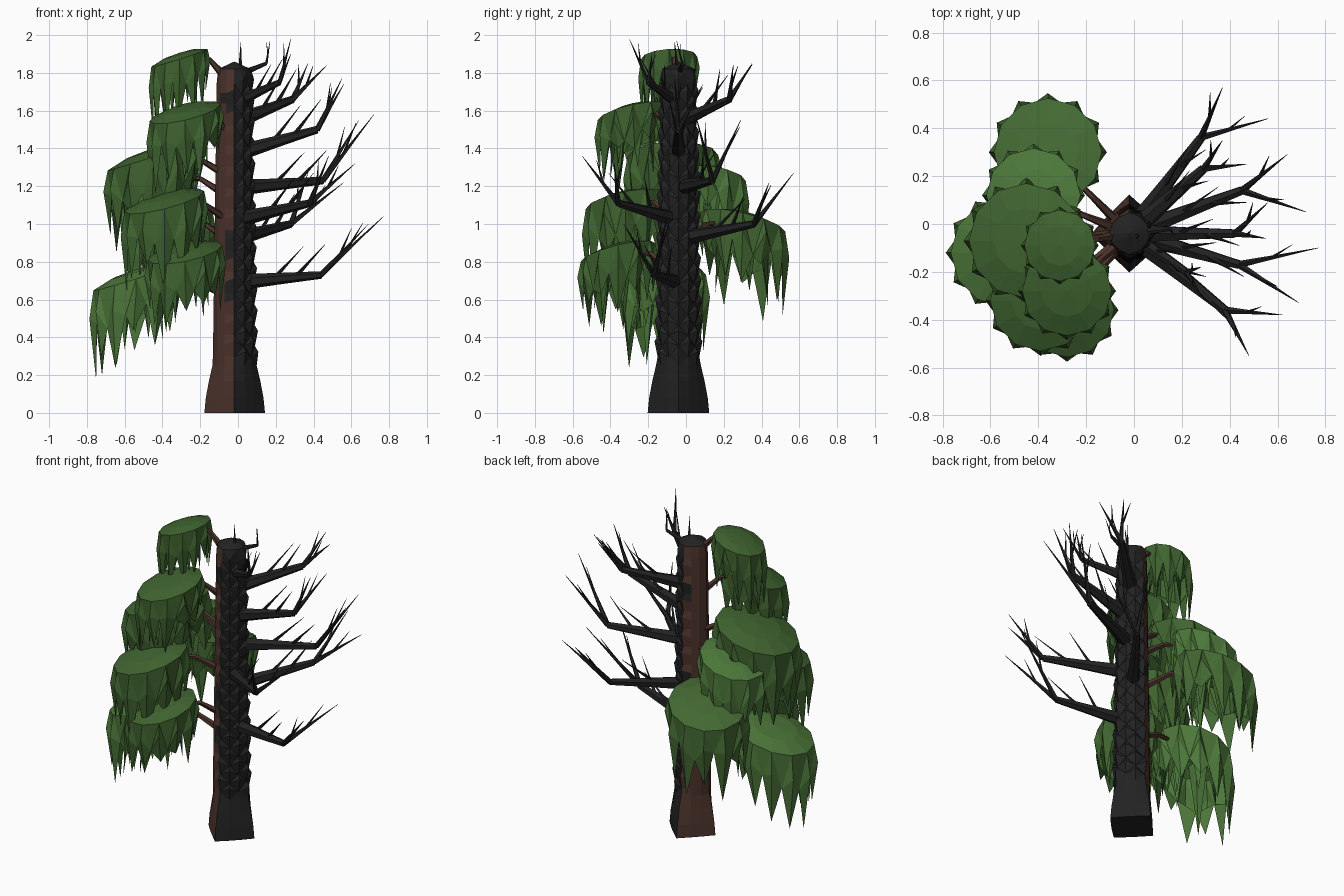
import bpy, bmesh, math, random
from mathutils import Vector

if "Cube" in bpy.data.objects:
    bpy.data.objects.remove(bpy.data.objects["Cube"])

random.seed(4)

def material(name, rgb):
    m = bpy.data.materials.new(name)
    m.diffuse_color = (*rgb, 1)
    m.use_nodes = True
    m.node_tree.nodes["Principled BSDF"].inputs["Base Color"].default_value = m.diffuse_color
    return m

DARK = material("deep leaf green", (0.050, 0.126, 0.029))
MID = material("leaf green", (0.056, 0.140, 0.032))
LIGHT = material("fresh leaf green", (0.073, 0.185, 0.042))
BROWN = material("living bark", (0.074, 0.034, 0.025))
BLACK = material("charred bark", (0.016, 0.016, 0.017))

def finish(bm, name, *mats, normals=True):
    if normals:
        bmesh.ops.recalc_face_normals(bm, faces=bm.faces)
    me = bpy.data.meshes.new(name)
    bm.to_mesh(me)
    bm.free()
    for m in mats:
        me.materials.append(m)
    ob = bpy.data.objects.new(name, me)
    bpy.context.collection.objects.link(ob)
    return ob

def tube(bm, pts, radii, sides=5):
    """Tapered limb through pts."""
    pts = [Vector(p) for p in pts]
    rings = []
    for i, p in enumerate(pts):
        d = (pts[min(i + 1, len(pts) - 1)] - pts[max(i - 1, 0)]).normalized()
        u = d.cross(Vector((0.3, 0.9, 0.1))).normalized()
        v = d.cross(u)
        rings.append([bm.verts.new(p + radii[i] * (u * math.cos(a) + v * math.sin(a)))
                      for a in (2 * math.pi * k / sides for k in range(sides))])
    for a, b in zip(rings, rings[1:]):
        for k in range(sides):
            n = (k + 1) % sides
            bm.faces.new((a[k], a[n], b[n], b[k]))
    bm.faces.new(rings[0])
    bm.faces.new(rings[-1])

# Trunk: squarish flared foot, scaly charred half, plain living half
CX, CY, SIDES = -0.02, -0.04, 12
# height, radius, squareness
levels = [(0, 0.163, 0.9), (0.08, 0.155, 0.85), (0.17, 0.138, 0.7), (0.25, 0.119, 0.4)]
levels += [(0.25 + 0.0555 * i, 0.117 - 0.0008 * i, 0.25) for i in range(1, 28)]
levels += [(1.82, 0.088, 0.2)]
bm = bmesh.new()
rings = []
for j, (z, r, square) in enumerate(levels):
    ring = []
    for k in range(SIDES):
        a = 2 * math.pi * k / SIDES - math.pi / 2
        c, s = math.cos(a), math.sin(a)
        rr, zz = r * (1 - square + square / (abs(c) + abs(s))), z
        if c > -0.1 and 3 < j < len(levels) - 1:
            bump = (j + k) % 2
            rr *= 1.1 if bump else 0.95
            zz += 0.018 if bump else -0.008
        elif c < -0.1:
            rr *= 0.97
        ring.append(bm.verts.new((CX + rr * c, CY + rr * s, zz)))
    rings.append(ring)
for j, (a, b) in enumerate(zip(rings, rings[1:])):
    for k in range(SIDES):
        n = (k + 1) % SIDES
        f = bm.faces.new((a[k], a[n], b[n], b[k]))
        m = f.calc_center_median()
        front_patch = m.y < CY and any(abs(m.z - h) < 0.06 for h in (0.66, 0.89, 1.64))
        back_patch = m.y > CY and any(abs(m.z - h) < 0.05 for h in (1.0, 1.55))
        near_seam = m.x > CX - 0.06
        f.material_index = 0 if m.x > CX or (near_seam and (front_patch or back_patch)) else 1
apex = bm.verts.new((CX, CY, 1.86))
for k in range(SIDES):
    bm.faces.new((rings[-1][k], rings[-1][(k + 1) % SIDES], apex))
bm.faces.new(rings[0])
bmesh.ops.triangulate(bm, faces=[f for f in bm.faces if f.calc_center_median().x > CX
                                 and 0.25 < f.calc_center_median().z < 1.8])
finish(bm, "trunk", BLACK, BROWN)

# Charred branches: base height, elbow, two fork tips
branches = [
    (0.69, (0.44, -0.17, 0.73), (0.77, -0.10, 1.04), (0.69, -0.33, 1.00)),
    (0.92, (0.28, 0.36, 1.00), (0.37, 0.57, 1.27), (0.56, 0.44, 1.22)),
    (1.02, (0.38, -0.36, 1.11), (0.48, -0.55, 1.36), (0.62, -0.38, 1.32)),
    (1.19, (0.45, 0.14, 1.23), (0.72, 0.05, 1.58), (0.64, 0.29, 1.55)),
    (1.37, (0.42, -0.04, 1.50), (0.55, -0.06, 1.77), (0.56, 0.09, 1.74)),
    (1.54, (0.29, 0.23, 1.66), (0.37, 0.35, 1.85), (0.47, 0.25, 1.84)),
    (1.64, (0.22, -0.20, 1.75), (0.28, -0.30, 1.98), (0.28, -0.18, 1.90)),
    (1.78, (0.15, -0.02, 1.85), (0.17, -0.05, 1.97), None),
]
bm = bmesh.new()
for z, elbow, *tips in branches:
    e = Vector(elbow)
    root = Vector((CX, CY, z))
    size = min(1, (e - root).length / 0.4)
    start = root + (e - root) * 0.1
    tube(bm, [start, root.lerp(e, 0.5), e], [0.042 * size, 0.031 * size, 0.02 * size], 6)
    for tip in filter(None, tips):
        t = Vector(tip)
        tube(bm, [e, e.lerp(t, 0.5), t], [0.016 * size, 0.008 * size, 0.001])
        # small shoot along each fork
        p = e.lerp(t, 0.4)
        q = p + (t - e) * 0.36 + Vector((-0.03, 0.03, 0.04)) * size
        tube(bm, [p, q], [0.008 * size, 0.001], 4)
    # twigs rising from the main limb
    if size > 0.6:
        for f, dy in ((0.45, 0.06), (0.7, -0.05)):
            p = root.lerp(e, f)
            q = p + (e - root) * 0.3 + Vector((0.02, dy, 0.16)) * size
            tube(bm, [p, p.lerp(q, 0.5), q], [0.013 * size, 0.006 * size, 0.001], 4)
tube(bm, [(0.01, -0.04, 1.76), (0.015, -0.06, 1.96)], [0.015, 0.001], 4)
finish(bm, "charred_branches", BLACK)

# Drooping canopies: centre x, y, rim height, radius, strand length, colour
canopies = [
    (-0.31, -0.09, 1.88, 0.155, 0.36, DARK),
    (-0.28, -0.28, 1.59, 0.195, 0.38, DARK),
    (-0.45, -0.07, 1.36, 0.25, 0.44, DARK),
    (-0.42, 0.12, 1.25, 0.205, 0.42, LIGHT),
    (-0.36, 0.30, 1.01, 0.235, 0.44, MID),
    (-0.39, -0.32, 1.12, 0.22, 0.44, DARK),
    (-0.28, -0.36, 0.85, 0.205, 0.42, DARK),
    (-0.54, -0.12, 0.72, 0.235, 0.46, LIGHT),
]
N = 12

def canopy(index, cx, cy, cz, r, length, colour):
    out = Vector((cx - CX, cy - CY)).normalized()
    bm = bmesh.new()

    def point(a, radius, drop):
        x, y = radius * math.cos(a), radius * math.sin(a)
        return bm.verts.new((cx + x, cy + y, cz - 0.32 * (x * out.x + y * out.y) - drop))

    def angle(k):
        return 2 * math.pi * k / N
    # shallow cap of two rings
    top = bm.verts.new((cx, cy, cz + 0.17 * r))
    inner = [point(angle(k), r * 0.55, -0.13 * r) for k in range(N)]
    rim = [point(angle(k), r * 0.96, 0) for k in range(N)]
    # pointed strands, each with a raised ridge
    ridge, notch, tips = [], [], []
    for k in range(N):
        a = angle(k)
        outward = math.cos(a) * out.x + math.sin(a) * out.y
        ln = length * (0.88 + 0.12 * outward) * random.choice((0.65, 0.8, 1.0, 1.05))
        ridge.append(point(a, r * 1.05, 0.3 * ln))
        notch.append(point(angle(k + 0.5), r * 0.91, length * random.uniform(0.3, 0.5)))
        tips.append(point(a + random.uniform(-0.08, 0.08), r * 0.9, ln))
    for k in range(N):
        n = (k + 1) % N
        bm.faces.new((top, inner[k], inner[n]))
        bm.faces.new((inner[k], rim[k], rim[n], inner[n]))
        bm.faces.new((rim[k], notch[k], rim[n]))
        bm.faces.new((rim[k], ridge[k], notch[k]))
        bm.faces.new((rim[n], notch[k], ridge[n]))
        bm.faces.new((ridge[k], tips[k], notch[k]))
        bm.faces.new((ridge[n], notch[k], tips[n]))
        # back of each strand
        bm.faces.new((notch[k - 1], notch[k], tips[k]))
    # inner curtain of shorter strands
    for k in range(7):
        a = 2 * math.pi * k / 7 + 0.2
        p = [point(a - 0.4, r * 0.6, -0.06 * r), point(a + 0.4, r * 0.6, -0.06 * r),
             point(a, r * 0.35, -0.06 * r), point(a, r * 0.62, length * random.uniform(0.6, 0.95))]
        for i, j in ((0, 1), (1, 2), (2, 0)):
            bm.faces.new((p[i], p[3], p[j]))
    finish(bm, f"canopy_{index}", colour, normals=False)

bm = bmesh.new()
for i, c in enumerate(canopies, 1):
    canopy(i, *c)
    # living limb rising from the trunk into the canopy
    hub = Vector((c[0], c[1], c[2] + 0.01))
    root = Vector((CX, CY, c[2] - 0.09))
    foot = root + Vector((hub.x - CX, hub.y - CY, 0)).normalized() * 0.06
    bend = root.lerp(hub, 0.45) + Vector((0, 0, 0.035))
    tube(bm, [foot, bend, hub], [0.022, 0.014, 0.008])
finish(bm, "living_branches", BROWN)
